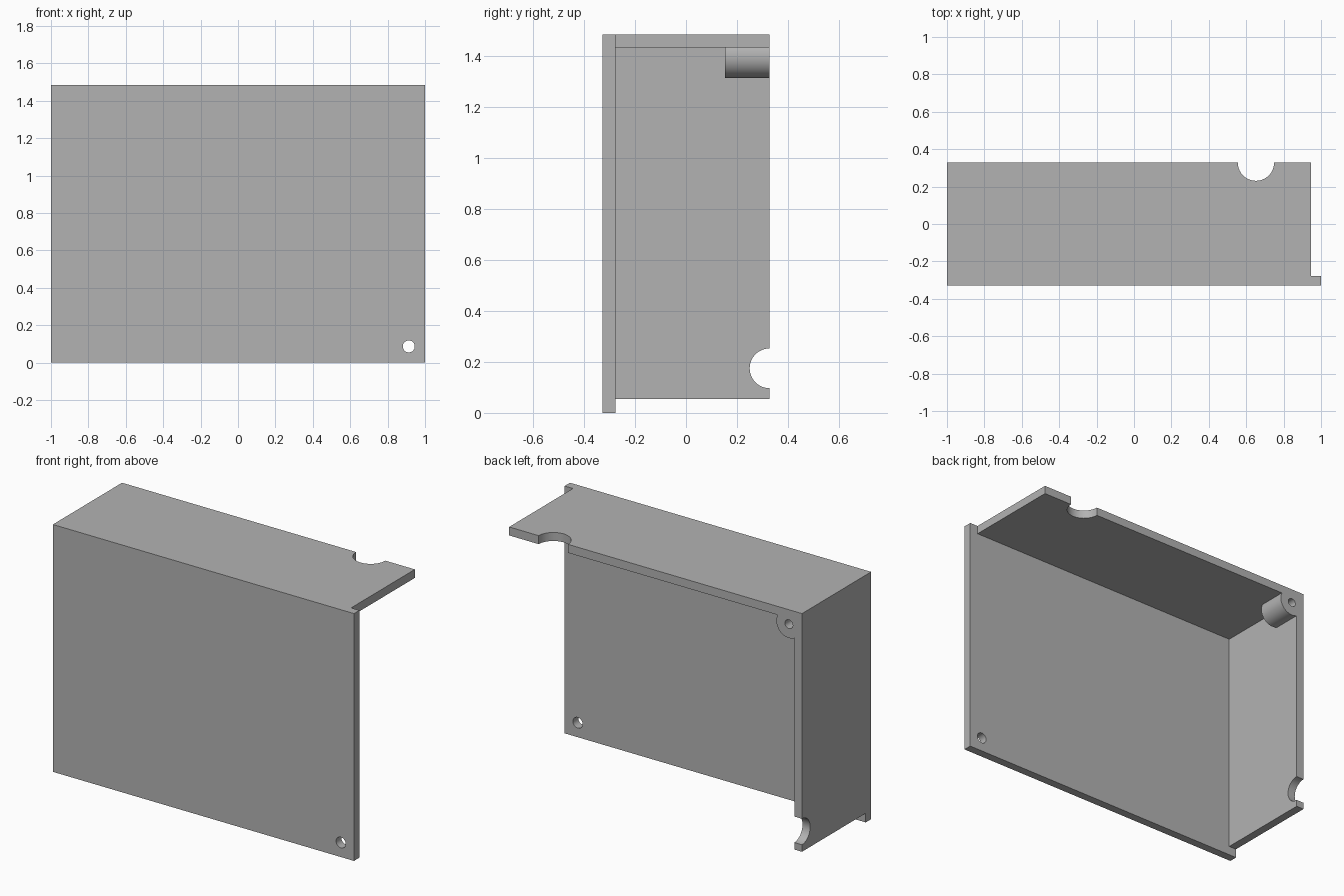
import bpy
import math

cube = bpy.data.objects.get("Cube")
if cube:
    bpy.data.objects.remove(cube, do_unlink=True)

# Overall dimensions
WIDTH, DEPTH, HEIGHT, WALL = 1.0, 0.328, 1.485, 0.051
STEP = 0.055                      # setback of the open edges
INSET = 0.087                     # hole distance from the outer edges

grey = bpy.data.materials.new("plain grey")
grey.use_nodes = True
colour = (0.45, 0.45, 0.45, 1)
grey.diffuse_color = colour
grey.node_tree.nodes["Principled BSDF"].inputs["Base Color"].default_value = colour


def box(name, low, high):
    bpy.ops.mesh.primitive_cube_add(size=1, location=[(a + b) / 2 for a, b in zip(low, high)])
    ob = bpy.context.object
    ob.name = name
    ob.scale = [b - a for a, b in zip(low, high)]
    bpy.ops.object.transform_apply(location=True, rotation=True, scale=True)
    ob.data.materials.append(grey)
    return ob


def rod(name, centre, radius, length, axis):
    turn = {"x": (0, math.pi / 2, 0), "y": (math.pi / 2, 0, 0), "z": (0, 0, 0)}[axis]
    bpy.ops.mesh.primitive_cylinder_add(vertices=64, radius=radius, depth=length,
                                        location=centre, rotation=turn)
    ob = bpy.context.object
    ob.name = name
    bpy.ops.object.transform_apply(location=True, rotation=True, scale=True)
    ob.data.materials.append(grey)
    return ob


def combine(target, tool, operation):
    mod = target.modifiers.new(operation.lower(), "BOOLEAN")
    mod.operation, mod.solver, mod.object = operation, "EXACT", tool
    bpy.context.view_layer.objects.active = target
    bpy.ops.object.modifier_apply(modifier=mod.name)
    bpy.data.objects.remove(tool, do_unlink=True)


# Front panel, top panel and side wall joined into one open corner shell
shell = box("corner_shell", (-WIDTH, -DEPTH, 0), (WIDTH, -DEPTH + WALL, HEIGHT))
combine(shell, box("top_panel", (-WIDTH, -DEPTH, HEIGHT - WALL),
                   (WIDTH - STEP, DEPTH, HEIGHT)), "UNION")
combine(shell, box("side_wall", (-WIDTH, -DEPTH, STEP),
                   (-WIDTH + WALL, DEPTH, HEIGHT)), "UNION")

# Screw boss in the back corner
boss_x, boss_z, boss_start = -WIDTH + INSET, HEIGHT - INSET, 0.153
boss_length = DEPTH - boss_start
combine(shell, rod("screw_boss", (boss_x, boss_start + boss_length / 2, boss_z),
                   0.083, boss_length, "y"), "UNION")

# Screw holes and half-round cable notches
cutters = [
    rod("boss_hole", (boss_x, DEPTH, boss_z), 0.026, 0.3, "y"),
    rod("panel_hole", (WIDTH - INSET, -DEPTH, INSET), 0.032, 0.3, "y"),
    rod("top_notch", (0.652, DEPTH, HEIGHT), 0.097, 0.3, "z"),
    rod("side_notch", (-WIDTH, DEPTH, 0.175), 0.078, 0.3, "x"),
]
for cutter in cutters:
    combine(shell, cutter, "DIFFERENCE")

# Smooth round surfaces with crisp edges
bpy.ops.object.select_all(action="DESELECT")
shell.select_set(True)
bpy.context.view_layer.objects.active = shell
bpy.ops.object.shade_smooth_by_angle(angle=math.radians(30))
